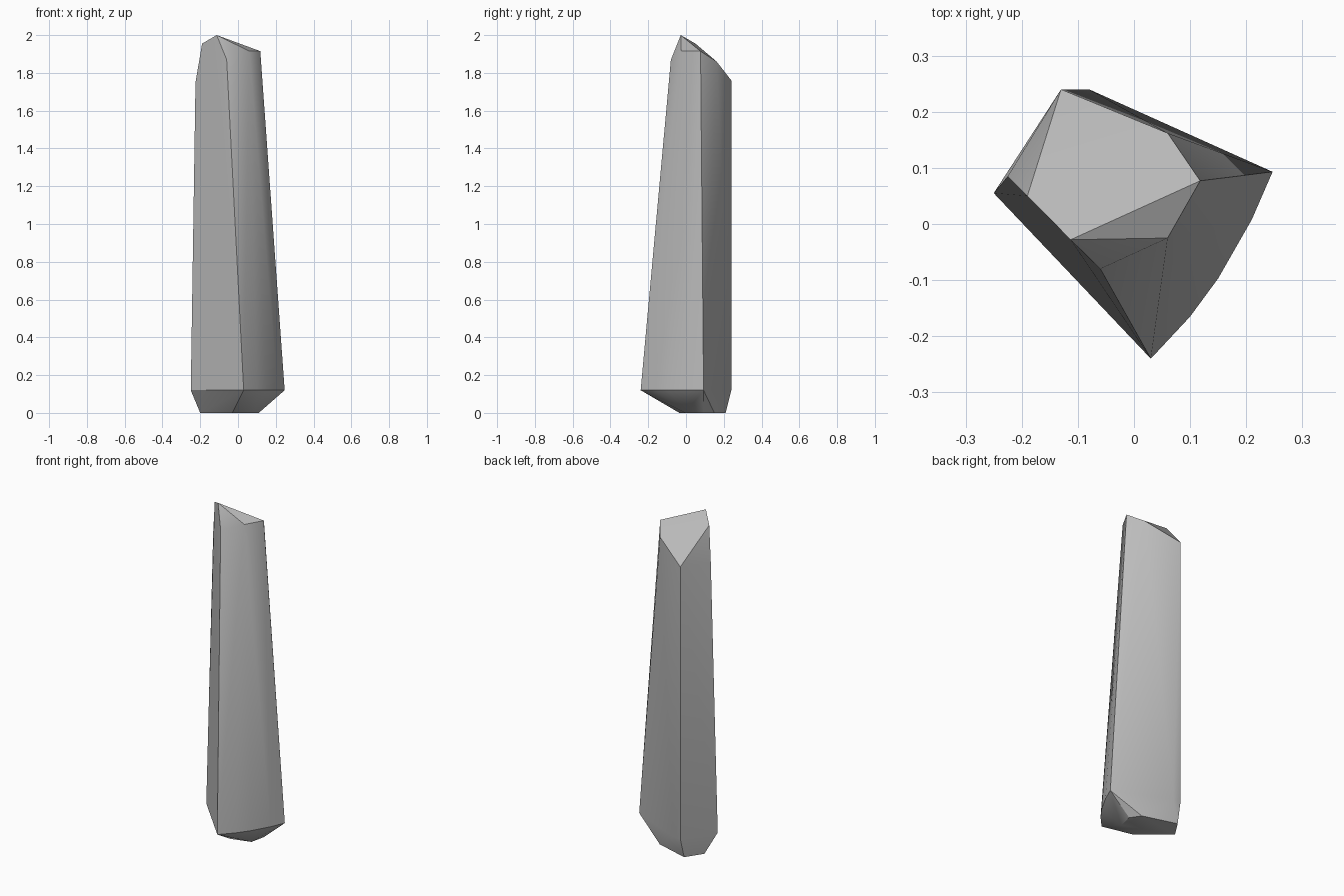
import bpy
import bmesh
import math

cube = bpy.data.objects.get("Cube")
if cube:
    bpy.data.objects.remove(cube, do_unlink=True)

# Stone colour
stone = bpy.data.materials.new("grey stone")
stone.use_nodes = True
grey = (0.5, 0.5, 0.5, 1)
stone.diffuse_color = grey
stone.node_tree.nodes["Principled BSDF"].inputs["Base Color"].default_value = grey

# Flat underside, chamfered in from the widest ring
underside = [(0.09, 0.0), (0.11, 0.09), (0.07, 0.15),
             (-0.135, 0.21), (-0.2, 0.11), (-0.03, -0.035)]

# Widest ring: bowed front-left side, straight other sides
shoulder = [(-0.25, 0.055), (0.03, -0.24), (0.1, -0.165), (0.15, -0.097),
            (0.21, 0.008), (0.247, 0.093), (-0.08, 0.24), (-0.13, 0.24)]

# Slanted broken tip
tip = [(-0.225, 0.085, 1.75), (-0.19, 0.05, 1.955), (-0.113, -0.028, 2.0),
       (-0.06, -0.08, 1.87), (0.06, -0.025, 1.915), (0.118, 0.077, 1.915),
       (0.06, 0.162, 1.86), (-0.13, 0.24, 1.76)]

points = [(x, y, 0) for x, y in underside]
points += [(x, y, 0.12) for x, y in shoulder]
points += tip

# Wrap the outline in one faceted skin and merge the flat facets
bm = bmesh.new()
for p in points:
    bm.verts.new(p)
bmesh.ops.convex_hull(bm, input=bm.verts[:])
bmesh.ops.dissolve_limit(bm, angle_limit=math.radians(1.5),
                         verts=bm.verts[:], edges=bm.edges[:])
bmesh.ops.recalc_face_normals(bm, faces=bm.faces[:])
mesh = bpy.data.meshes.new("stone_pillar")
bm.to_mesh(mesh)
bm.free()
mesh.materials.append(stone)

pillar = bpy.data.objects.new("stone_pillar", mesh)
bpy.context.collection.objects.link(pillar)
bpy.ops.object.select_all(action="DESELECT")
pillar.select_set(True)
bpy.context.view_layer.objects.active = pillar
bpy.ops.object.shade_smooth_by_angle(angle=math.radians(30))
